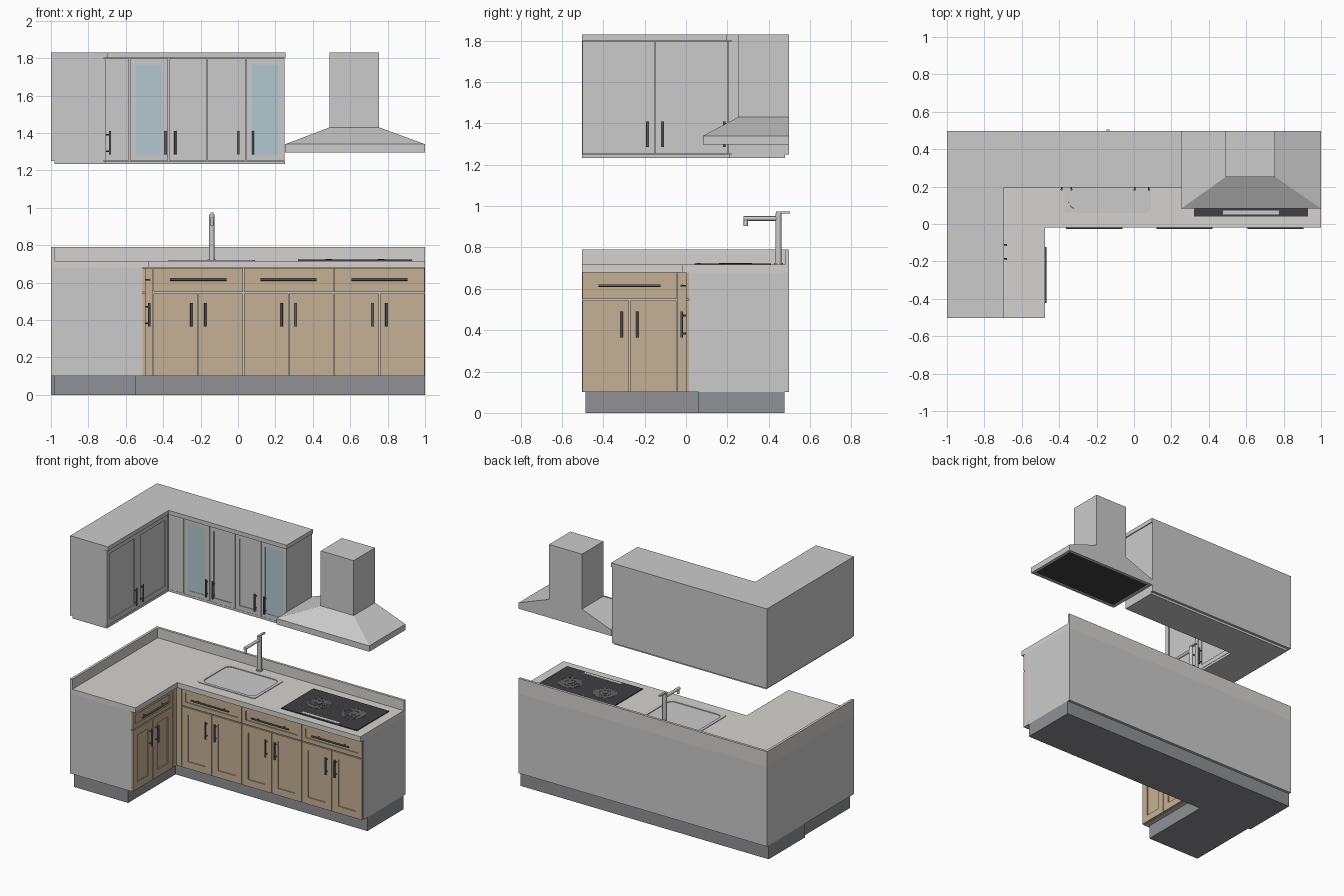
import bpy, bmesh, math
from mathutils import Vector

if "Cube" in bpy.data.objects:
    bpy.data.objects.remove(bpy.data.objects["Cube"])


def mat(name, r, g, b):
    m = bpy.data.materials.new(name)
    m.diffuse_color = (r, g, b, 1)
    m.use_nodes = True
    m.node_tree.nodes["Principled BSDF"].inputs["Base Color"].default_value = m.diffuse_color
    return m


WOOD = mat("wood", 0.56, 0.44, 0.30)
STONE = mat("stone", 0.66, 0.65, 0.63)
KICK = mat("kick", 0.28, 0.285, 0.30)
METAL = mat("dark_metal", 0.12, 0.12, 0.12)
BLACK = mat("black_glass", 0.05, 0.05, 0.055)
GLASS = mat("glass", 0.45, 0.58, 0.62)


def finish(bm, name, m=None):
    bmesh.ops.recalc_face_normals(bm, faces=bm.faces)
    me = bpy.data.meshes.new(name)
    bm.to_mesh(me)
    bm.free()
    ob = bpy.data.objects.new(name, me)
    bpy.context.collection.objects.link(ob)
    if m:
        me.materials.append(m)
    return ob


def loft(name, rings, m=None):
    bm = bmesh.new()
    vs = [[bm.verts.new(p) for p in r] for r in rings]
    n = len(vs[0])
    for a, b in zip(vs, vs[1:]):
        for i in range(n):
            bm.faces.new((a[i], a[(i + 1) % n], b[(i + 1) % n], b[i]))
    bm.faces.new(vs[0])
    bm.faces.new(vs[-1])
    return finish(bm, name, m)


def rect(x0, x1, y0, y1, z):
    return [(x0, y0, z), (x1, y0, z), (x1, y1, z), (x0, y1, z)]


def box(name, x0, x1, y0, y1, z0, z1, m=None):
    return loft(name, [rect(x0, x1, y0, y1, z0), rect(x0, x1, y0, y1, z1)], m)


def ell(name, x0, xi, x1, y0, yi, y1, z0, z1, m=None):
    """L-shaped slab: back run x0..x1, yi..y1 and left wing x0..xi, y0..yi."""
    pts = [(x0, y0), (xi, y0), (xi, yi), (x1, yi), (x1, y1), (x0, y1)]
    return loft(name, [[(x, y, z) for x, y in pts] for z in (z0, z1)], m)


def rod(name, a, b, r, m=None, seg=12):
    a, b = Vector(a), Vector(b)
    q = (b - a).to_track_quat('Z', 'Y')
    ring = [q @ Vector((r * math.cos(t), r * math.sin(t), 0))
            for t in (2 * math.pi * i / seg for i in range(seg))]
    ob = loft(name, [[a + p for p in ring], [b + p for p in ring]], m)
    for p in ob.data.polygons:
        p.use_smooth = len(p.vertices) == 4
    return ob


def rrect(x0, x1, y0, y1, r, z, n=5):
    pts = []
    for k, (cx, cy) in enumerate(((x1 - r, y1 - r), (x0 + r, y1 - r), (x0 + r, y0 + r), (x1 - r, y0 + r))):
        for i in range(n + 1):
            t = math.pi / 2 * (k + i / n)
            pts.append((cx + r * math.cos(t), cy + r * math.sin(t), z))
    return pts


# placement: (along, out, up) to world, for faces looking to -y or to +x
def facing_front(y):
    return lambda u, d, z: Vector((u, y - d, z))


def facing_right(x):
    return lambda u, d, z: Vector((x + d, u, z))


def panel(name, P, u0, u1, z0, z1, frame=0, m=None, glass=False):
    g, t = 0.002, 0.015
    u0, u1, z0, z1 = u0 + g, u1 - g, z0 + g, z1 - g
    q = ((u0, z0), (u1, z0), (u1, z1), (u0, z1))
    rings = [[P(u, d, z) for u, z in q] for d in (-t, 0)]
    if frame:
        f = frame
        qi = ((u0 + f, z0 + f), (u1 - f, z0 + f), (u1 - f, z1 - f), (u0 + f, z1 - f))
        rings += [[P(u, d, z) for u, z in qi] for d in (0, -0.007)]
        if glass:
            loft(name + "_pane", [[P(u, d, z) for u, z in qi] for d in (-0.006, -0.003)], GLASS)
    loft(name, rings, m)


def handle(P, u0, u1, z0, z1):
    rod("handle_bar", P(u0, 0.021, z0), P(u1, 0.021, z1), 0.006, METAL, 8)
    for f in (0.15, 0.85):
        u, z = u0 + (u1 - u0) * f, z0 + (z1 - z0) * f
        rod("handle_post", P(u, -0.001, z), P(u, 0.021, z), 0.004, METAL, 8)


def base_unit(P, u0, u1):
    c = (u0 + u1) / 2
    panel("drawer_front", P, u0, u1, 0.548, 0.68, 0.03, WOOD)
    panel("base_door_left", P, u0, c, 0.10, 0.545, 0.05, WOOD)
    panel("base_door_right", P, c, u1, 0.10, 0.545, 0.05, WOOD)
    handle(P, c - 0.15, c + 0.15, 0.615, 0.615)
    for s in (-0.037, 0.037):
        handle(P, c + s, c + s, 0.365, 0.49)


B = 0.497   # back plane
F = -0.502  # wing end plane

# base cabinets
box("kick_back_run", -1, 1, 0.06, 0.477, 0, 0.10, KICK)
box("kick_wing", -0.98, -0.545, -0.485, 0.06, 0, 0.10, KICK)
carcass = ell("base_carcass", -1, -0.51, 1, F, 0.015, B, 0.10, 0.68)
front, side = facing_front(0.0), facing_right(-0.495)
for a, b in ((-0.455, 0.03), (0.03, 0.512), (0.512, 1.0)):
    base_unit(front, a, b)
base_unit(side, F, -0.045)
panel("corner_filler_front", front, -0.497, -0.455, 0.10, 0.68, 0, WOOD)
panel("corner_filler_side", side, -0.045, 0.002, 0.10, 0.68, 0, WOOD)

# countertop and upstands
TOP = 0.717
counter = ell("countertop", -1, -0.475, 1, F, -0.02, B, 0.68, TOP, STONE)
box("upstand_back", -1, 1, B - 0.018, B, TOP, 0.79, STONE)
box("upstand_left", -1, -0.982, F, B - 0.018, TOP, 0.79, STONE)

# sink, let into the counter and carcass
loft("sink_bowl", [rrect(-0.372, 0.09, 0.06, 0.405, 0.02, TOP - 0.001),
                   rrect(-0.372, 0.09, 0.06, 0.405, 0.02, TOP + 0.004),
                   rrect(-0.35, 0.068, 0.082, 0.383, 0.04, TOP + 0.004),
                   rrect(-0.342, 0.06, 0.09, 0.375, 0.04, 0.625),
                   rrect(-0.325, 0.043, 0.107, 0.358, 0.03, 0.615)])
rod("sink_drain", (-0.141, 0.235, 0.614), (-0.141, 0.235, 0.618), 0.025, METAL, 20)
cutter = loft("sink_cutter", [rrect(-0.355, 0.073, 0.077, 0.388, 0.04, z) for z in (0.60, 0.76)])
cutter.hide_render = True
cutter.hide_set(True)
for ob in (counter, carcass):
    mod = ob.modifiers.new("sink_hole", 'BOOLEAN')
    mod.operation, mod.object, mod.solver = 'DIFFERENCE', cutter, 'EXACT'

# faucet
fx, fy = -0.14, 0.447
rod("faucet_base", (fx, fy, TOP), (fx, fy, TOP + 0.008), 0.022, None, 20)
rod("faucet_body", (fx, fy, TOP), (fx, fy, 0.965), 0.015, None, 20)
rod("faucet_spout", (fx, fy, 0.94), (fx, 0.278, 0.94), 0.011, None, 16)
rod("faucet_nozzle", (fx, 0.289, 0.945), (fx, 0.289, 0.905), 0.010, None, 16)
box("faucet_lever", fx - 0.008, fx + 0.008, 0.435, 0.504, 0.965, 0.974)

# cooktop with two ringed burners and a control strip
box("cooktop", 0.32, 0.93, 0.04, 0.41, TOP, TOP + 0.006, BLACK)
box("control_strip", 0.475, 0.775, 0.05, 0.072, TOP + 0.006, TOP + 0.008)
for bx in (0.485, 0.765):
    for r in (0.045, 0.08):
        loft("burner_ring", [[(bx + q * math.cos(t), 0.24 + q * math.sin(t), TOP + h)
                              for t in (2 * math.pi * i / 32 for i in range(32))]
                             for q, h in ((r, 0.006), (r, 0.0075), (r - 0.006, 0.0075), (r - 0.006, 0.006))], METAL)
    rod("burner_hub", (bx, 0.24, TOP + 0.006), (bx, 0.24, TOP + 0.009), 0.018, METAL, 16)

# wall cabinets
ell("wall_carcass", -1, -0.72, 0.248, F, 0.22, B, 1.25, 1.80)
ell("wall_cornice", -1, -0.695, 0.255, F, 0.195, B, 1.80, 1.83)
ell("wall_bottom_rail", -0.982, -0.705, 0.25, F, 0.207, 0.479, 1.233, 1.25)
front, side = facing_front(0.205), facing_right(-0.705)
panel("wall_filler", front, -0.707, -0.58, 1.25, 1.80)
for i, (a, h) in enumerate(((-0.58, -0.387), (-0.372, -0.335), (-0.165, 0.003), (0.042, 0.08))):
    panel("wall_door", front, a, a + 0.2075, 1.25, 1.80, 0.031, None, i in (0, 3))
    handle(front, h, h, 1.285, 1.41)
for a, b, h in ((F, -0.15, -0.187), (-0.15, 0.205, -0.112)):
    panel("wing_wall_door", side, a, b, 1.25, 1.80, 0.033)
    handle(side, h, h, 1.285, 1.41)

# extractor hood
loft("hood_canopy", [rect(0.27, 0.98, 0.10, B - 0.02, 1.31), rect(0.27, 0.98, 0.10, B - 0.02, 1.297),
                     rect(0.252, 1.0, 0.082, B, 1.297), rect(0.252, 1.0, 0.082, B, 1.34),
                     rect(0.49, 0.755, 0.252, B, 1.43)])
box("hood_filter", 0.272, 0.978, 0.102, B - 0.022, 1.302, 1.309, BLACK)
box("hood_chimney", 0.49, 0.755, 0.252, B, 1.43, 1.83)
